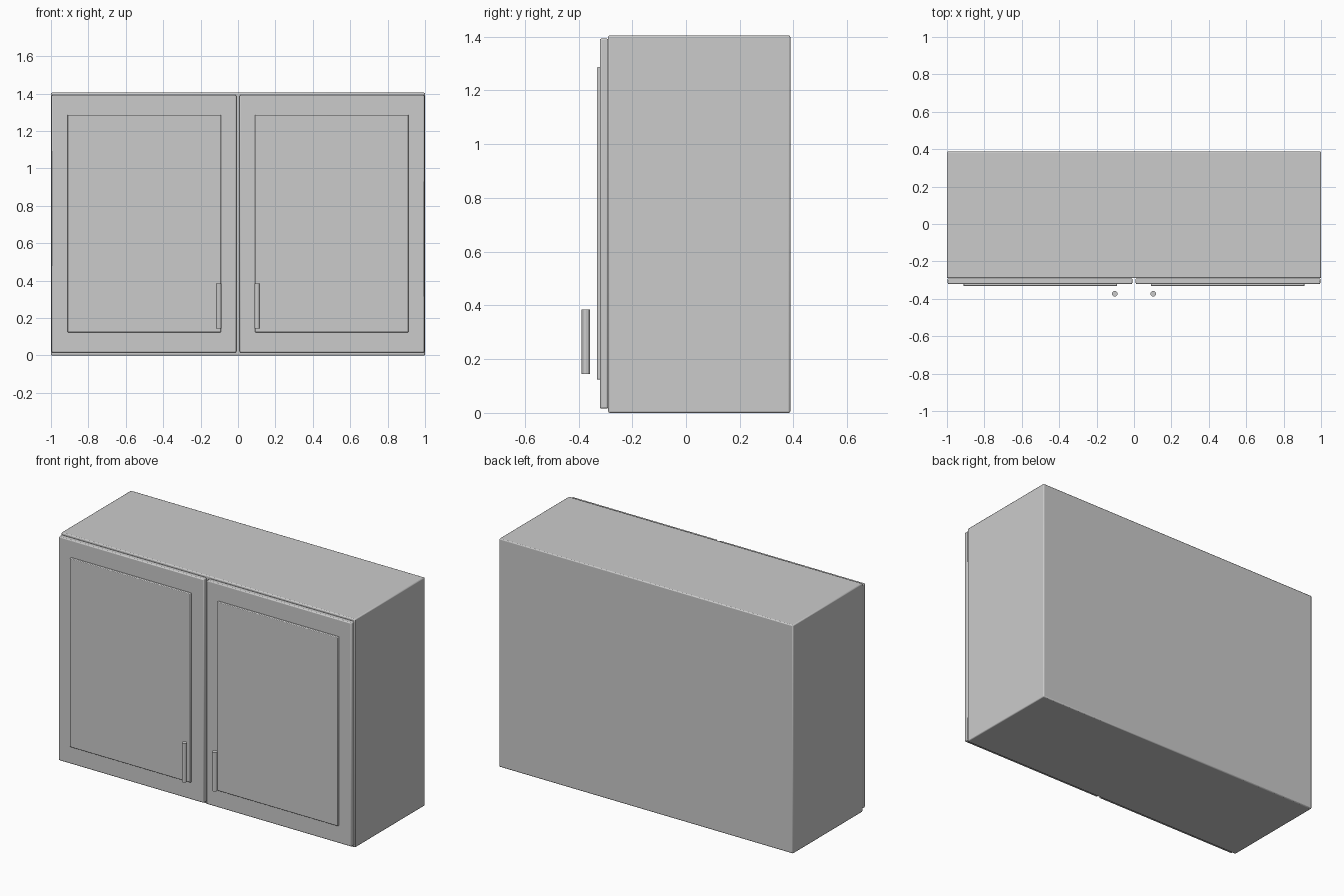
import bpy, math

if "Cube" in bpy.data.objects:
    bpy.data.objects.remove(bpy.data.objects["Cube"])


def finish(obj, bevel, segments=2):
    # Small rounded edges with smooth shading
    mod = obj.modifiers.new("edge_rounding", 'BEVEL')
    mod.width = bevel
    mod.segments = segments
    bpy.ops.object.shade_smooth_by_angle(angle=math.radians(50))


def box(name, x, y, z, bevel):
    # Box from (min, max) ranges on each axis
    centre = [(a + b) / 2 for a, b in (x, y, z)]
    bpy.ops.mesh.primitive_cube_add(size=1, location=centre)
    obj = bpy.context.object
    obj.name = name
    obj.scale = [abs(b - a) for a, b in (x, y, z)]
    bpy.ops.object.transform_apply(location=False, rotation=False, scale=True)
    finish(obj, bevel)
    return obj


# Cabinet carcass
box("cabinet_body", (-1, 1), (-0.29, 0.388), (0, 1.405), 0.006)

for side, s in (("left", -1), ("right", 1)):
    # Door slab
    box(f"{side}_door", (0.009 * s, 0.996 * s), (-0.321, -0.289), (0.016, 1.393), 0.006)
    # Raised centre panel
    box(f"{side}_door_panel", (0.091 * s, 0.912 * s), (-0.332, -0.312), (0.124, 1.287), 0.004)
    # Bar handle standing clear of the door
    bpy.ops.mesh.primitive_cylinder_add(vertices=12, radius=0.015, depth=0.24,
                                        location=(0.103 * s, -0.373, 0.265))
    bpy.context.object.name = f"{side}_handle"
    bpy.ops.object.shade_smooth_by_angle(angle=math.radians(25))
